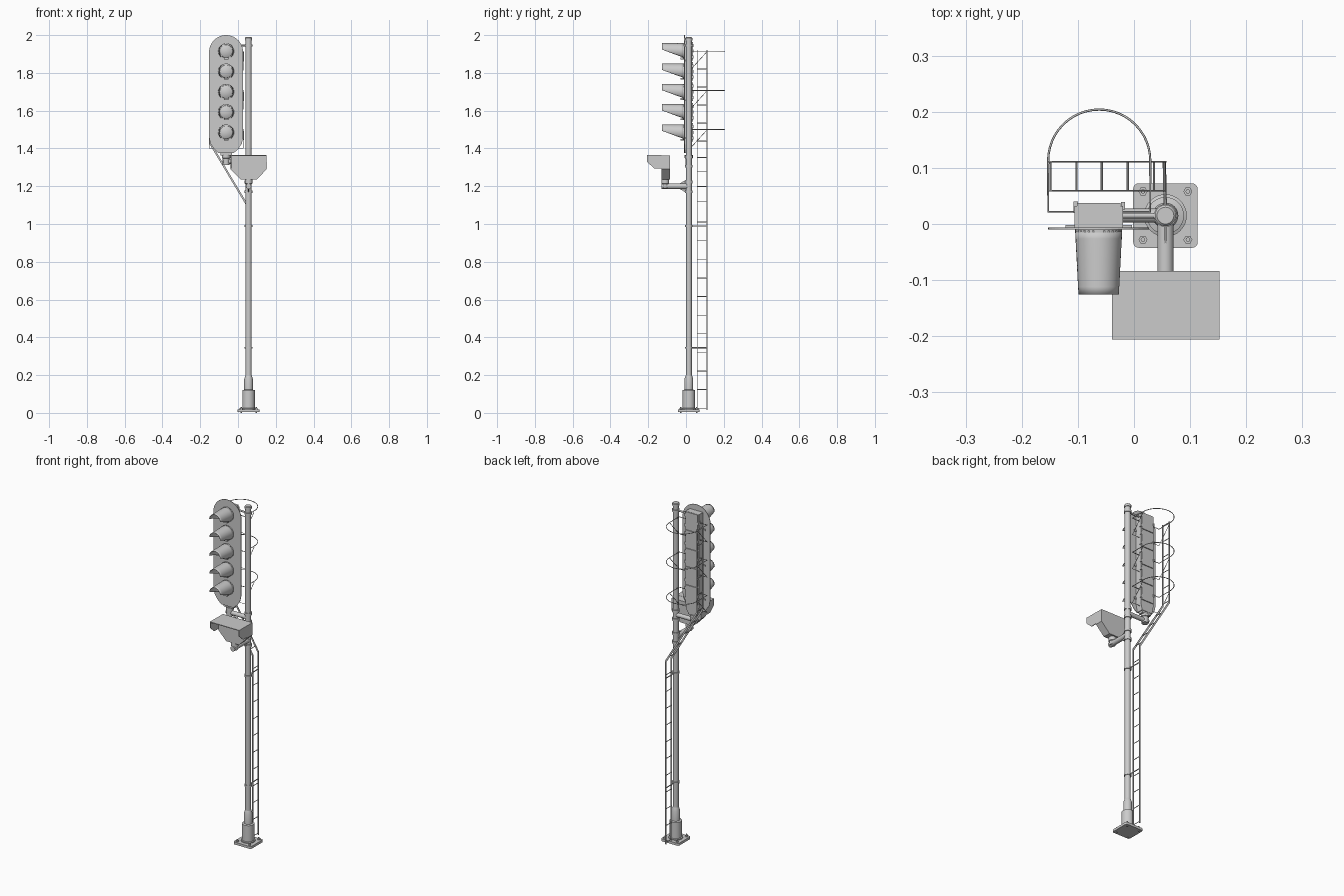
import bpy, bmesh
from math import sin, cos, pi, radians
from mathutils import Vector

if "Cube" in bpy.data.objects:
    bpy.data.objects.remove(bpy.data.objects["Cube"])

PX, PY = 0.056, 0.015      # post axis
HX = -0.063                # signal head axis
LAMPS = [1.485 + 0.1075 * i for i in range(5)]


def finish(name, bm, smooth=False):
    bmesh.ops.recalc_face_normals(bm, faces=bm.faces)
    me = bpy.data.meshes.new(name)
    bm.to_mesh(me)
    bm.free()
    ob = bpy.data.objects.new(name, me)
    bpy.context.collection.objects.link(ob)
    if smooth:
        bpy.ops.object.select_all(action='DESELECT')
        ob.select_set(True)
        bpy.context.view_layer.objects.active = ob
        bpy.ops.object.shade_smooth_by_angle(angle=radians(35))
    return ob


def box(name, x0, x1, y0, y1, z0, z1, bevel=0):
    bm = bmesh.new()
    bmesh.ops.create_cube(bm, size=1)
    for v in bm.verts:
        v.co = ((x0 + x1) / 2 + v.co.x * (x1 - x0), (y0 + y1) / 2 + v.co.y * (y1 - y0),
                (z0 + z1) / 2 + v.co.z * (z1 - z0))
    if bevel:
        ed = [e for e in bm.edges if abs(e.verts[0].co.z - e.verts[1].co.z) > 1e-4]
        bmesh.ops.bevel(bm, geom=ed, offset=bevel, segments=4, affect='EDGES', profile=0.5)
    return finish(name, bm)


def lathe(name, origin, axis, profile, n=24):
    """Revolve (radius, distance) pairs about an axis."""
    q = Vector((0, 0, 1)).rotation_difference(Vector(axis))
    bm = bmesh.new()
    rings = [[bm.verts.new(Vector(origin) + q @ Vector((r * cos(2 * pi * i / n), r * sin(2 * pi * i / n), h)))
              for i in range(n)] for r, h in profile]
    for a, b in zip(rings, rings[1:]):
        for i in range(n):
            bm.faces.new((a[i], a[(i + 1) % n], b[(i + 1) % n], b[i]))
    bm.faces.new(rings[0])
    bm.faces.new(rings[-1])
    return finish(name, bm, True)


def rod(name, a, b, r, n=16):
    d = Vector(b) - Vector(a)
    return lathe(name, a, d, [(r, 0), (r, d.length)], n)


def prism(name, pts, y0, y1):
    """Extrude an xz outline along y."""
    bm = bmesh.new()
    f = bm.faces.new([bm.verts.new((x, y0, z)) for x, z in pts])
    g = bmesh.ops.extrude_face_region(bm, geom=[f])['geom']
    bmesh.ops.translate(bm, vec=(0, y1 - y0, 0), verts=[v for v in g if isinstance(v, bmesh.types.BMVert)])
    return finish(name, bm)


def wire(name, pts, r, closed=False):
    cu = bpy.data.curves.new(name, 'CURVE')
    cu.dimensions = '3D'
    cu.bevel_depth = r
    cu.bevel_resolution = 1
    cu.use_fill_caps = True
    s = cu.splines.new('POLY')
    s.points.add(len(pts) - 1)
    for p, c in zip(s.points, pts):
        p.co = (*c, 1)
    s.use_cyclic_u = closed
    ob = bpy.data.objects.new(name, cu)
    bpy.context.collection.objects.link(ob)
    bpy.ops.object.select_all(action='DESELECT')
    ob.select_set(True)
    bpy.context.view_layer.objects.active = ob
    bpy.ops.object.convert(target='MESH')


# base and post
box("base_plate", PX - .0575, PX + .0575, PY - .0575, PY + .0575, .004, .018, .01)
for sx in (-1, 1):
    for sy in (-1, 1):
        x, y = PX + sx * .04, PY + sy * .043
        lathe("anchor_bolt", (x, y, 0), (0, 0, 1), [(.004, 0), (.004, .032)], 10)
        lathe("anchor_nut", (x, y, .018), (0, 0, 1), [(.008, 0), (.008, .007)], 6)
lathe("base_socket", (PX, PY, 0), (0, 0, 1),
      [(.038, .018), (.038, .024), (.033, .026), (.033, .12), (.023, .123), (.023, .18), (.016, .2)], 32)
rod("post", (PX, PY, .15), (PX, PY, 1.985), .016, 24)
lathe("post_cap", (PX, PY, 1.972), (0, 0, 1), [(.019, 0), (.019, .013), (.015, .017)])
for z, h in ((.345, .01), (.99, .01), (1.17, .014), (1.222, .014), (1.305, .014), (1.355, .014), (1.945, .012)):
    rod("post_clamp", (PX, PY, z - h / 2), (PX, PY, z + h / 2), .0205, 24)

# signal backboard with arched top and tapered foot
arch = [(HX + .09 * cos(pi * i / 24), 1.91 + .09 * sin(pi * i / 24)) for i in range(25)]
foot = [(-.09, 1.46), (-.083, 1.425), (-.062, 1.395), (-.04, 1.375)]
prism("backboard", arch + [(HX + x, z) for x, z in foot] + [(HX - x, z) for x, z in reversed(foot)], -.0095, -.0065)

# lamp housing, one door per lamp on the back
prism("lamp_housing", [(HX - .043, 1.965), (HX + .043, 1.965), (HX + .043, 1.42), (HX + .034, 1.375),
                       (HX - .034, 1.375), (HX - .043, 1.42)], -.008, .032)
box("housing_foot", HX - .03, HX + .03, 0, .03, 1.362, 1.376)
for z in LAMPS:
    box("rear_door", HX - .039, HX + .039, .032, .037, z - .049, z + .049)
    box("door_latch", HX - .045, HX - .037, .02, .04, z - .008, z + .008)
    for s in (-.03, .03):
        box("door_hinge", HX + .04, HX + .047, .026, .039, z + s - .008, z + s + .008)
    lathe("lens_rim", (HX, -.008, z), (0, -1, 0), [(.042, 0), (.042, .007), (.037, .008)], 32)
    lathe("lens", (HX, -.014, z), (0, -1, 0), [(.036, 0), (.034, .004), (.024, .009), (.01, .012), (.002, .0125)])
    box("drain_block", HX - .012, HX + .012, -.03, -.008, z - .043, z - .034)
    # long hood, its opening widening toward the tip
    bm = bmesh.new()
    rows = []
    for k in range(9):
        t = k / 8
        r, cz, half = .041 - .006 * t, z + .006 * t, radians(142 - 55 * t)
        rows.append([bm.verts.new((HX + r * sin(a), -.012 - .114 * t, cz + r * cos(a)))
                     for a in [half * (j / 12 - 1) for j in range(25)]])
    for a, b in zip(rows, rows[1:]):
        for j in range(24):
            bm.faces.new((a[j], a[j + 1], b[j + 1], b[j]))
    hood = finish("lamp_hood", bm, True)
    m = hood.modifiers.new("thickness", 'SOLIDIFY')
    m.thickness, m.offset = .002, 0
for s in (-1, 1):
    for z in (1.45, 1.65, 1.86):
        box("board_stay", HX + s * .051 - .008, HX + s * .051 + .008, -.007, -.002, z, z + .01)

# signal head supports
rod("head_arm", (HX - .02, PY, 1.33), (PX, PY, 1.33), .0125)
lathe("head_neck", (HX, PY, 1.312), (0, 0, 1), [(.018, 0), (.018, .035), (.022, .037), (.022, .052)])
rod("upper_head_arm", (HX + .04, PY, 1.945), (PX, PY, 1.945), .005)

# indicator box with open hood
X0, X1 = -.039, .152
prism("indicator_box", [(X0, 1.363), (X1, 1.363), (X1, 1.29), (.098, 1.235), (.014, 1.235), (X0, 1.29)], -.13, -.084)
box("indicator_hood_top", X0, X1, -.206, -.13, 1.36, 1.364)
for x in (X0, X1 - .004):
    bm = bmesh.new()
    side = [(-.206, 1.362), (-.13, 1.362), (-.13, 1.295), (-.168, 1.295), (-.206, 1.328)]
    f = bm.faces.new([bm.verts.new((x, y, z)) for y, z in side])
    g = bmesh.ops.extrude_face_region(bm, geom=[f])['geom']
    bmesh.ops.translate(bm, vec=(.004, 0, 0), verts=[v for v in g if isinstance(v, bmesh.types.BMVert)])
    finish("indicator_hood_side", bm)
lathe("indicator_neck", (PX, -.11, 1.19), (0, 0, 1), [(.016, 0), (.016, .022), (.02, .024), (.02, .048)])
rod("indicator_arm", (PX, -.13, 1.2), (PX, PY, 1.2), .0145)
bm = bmesh.new()
tri = [(-.06, 1.2), (PY - .012, 1.235), (PY - .012, 1.165)]
f = bm.faces.new([bm.verts.new((PX - .002, y, z)) for y, z in tri])
g = bmesh.ops.extrude_face_region(bm, geom=[f])['geom']
bmesh.ops.translate(bm, vec=(.004, 0, 0), verts=[v for v in g if isinstance(v, bmesh.types.BMVert)])
finish("indicator_gusset", bm)

# ladder: straight, leaning over to the head, straight again
LX, UX, Z1, Z2, Y0, Y1 = .054, -.149, 1.09, 1.43, .059, .111
W = .004
for y in (Y0, Y1):
    prism("ladder_stile", [(LX - W, .015), (LX + W, .015), (LX + W, Z1 + .003), (UX + W, Z2 + .003), (UX + W, 1.92),
                           (UX - W, 1.92), (UX - W, Z2 - .003), (LX - W, Z1 - .003)], y - .0015, y + .0015)
rungs = [(LX, .025 + .0985 * i) for i in range(11)]
rungs += [(LX + (UX - LX) * t, Z1 + (Z2 - Z1) * t) for t in (.09, .32, .55, .77)]
rungs += [(UX, Z2 + .01 + .095 * i) for i in range(6)]
for x, z in rungs:
    rod("ladder_rung", (x, Y0, z), (x, Y1, z), .002, 8)
for z in (.345, .99):
    rod("ladder_bracket", (PX, PY, z), (LX, Y1, z), .003, 8)

# safety hoops with braces
R, CX = .091, HX + .001
for z in (1.5, 1.707, 1.914):
    arc = [(CX + R * cos(pi * i / 24), .113 + R * sin(pi * i / 24), z) for i in range(25)]
    wire("safety_hoop", [(CX + R, .022, z)] + arc + [(CX - R, .022, z)], .002, True)
    wire("hoop_brace", [(CX + R, .108, z - .005), (CX + R, .022, z - .1), (CX - R, .022, z - .1),
                        (CX - R, .108, z - .005)], .0017)
